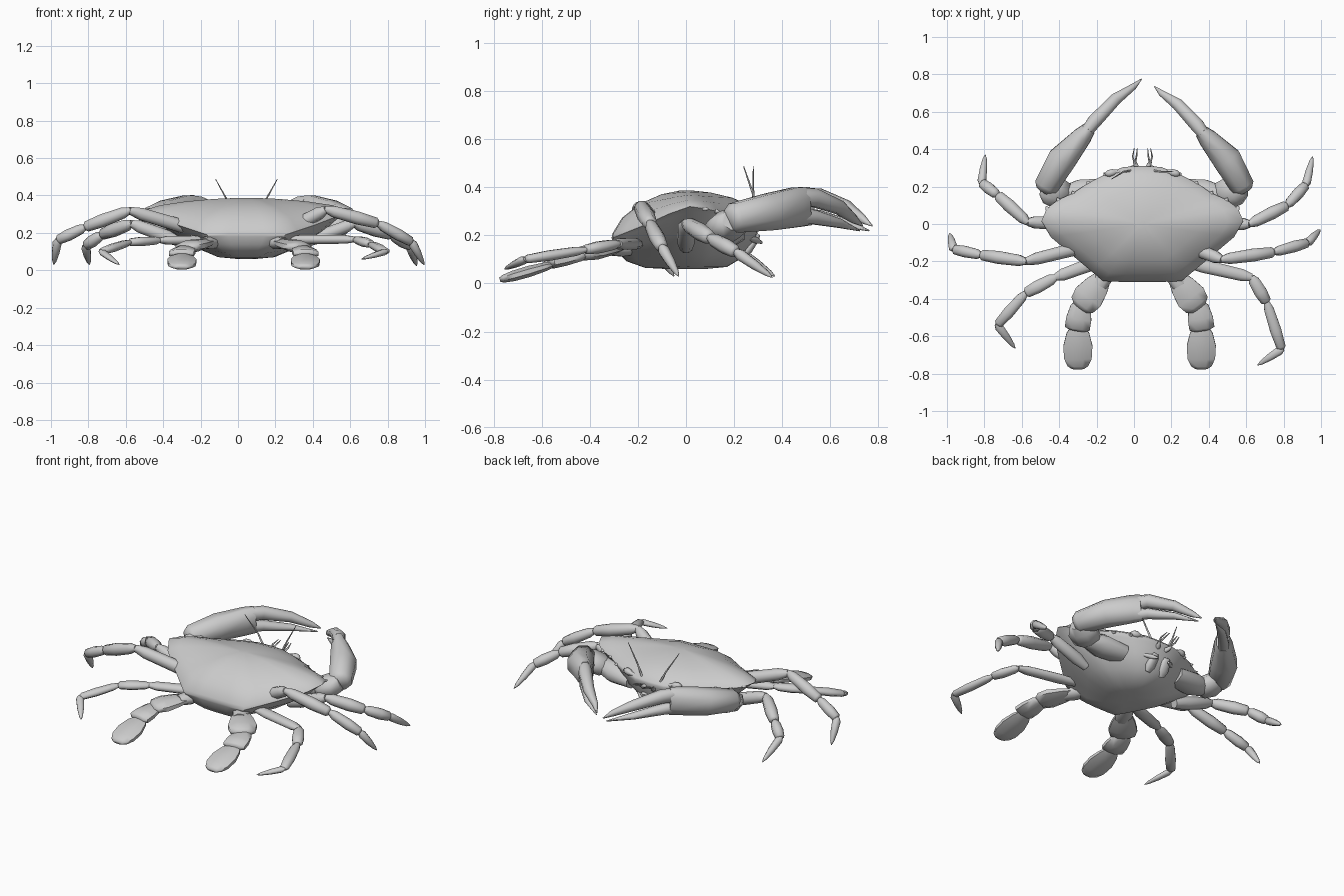
import bpy, math
from mathutils import Vector

cube = bpy.data.objects.get("Cube")
if cube:
    bpy.data.objects.remove(cube)

shell = bpy.data.materials.new("shell_grey")
shell.use_nodes = True
grey = (0.6, 0.6, 0.6, 1)
shell.diffuse_color = grey
shell.node_tree.nodes["Principled BSDF"].inputs["Base Color"].default_value = grey


def add_mesh(name, rings, angle=62):
    """Skin closed rings of equal length and cap both ends."""
    n = len(rings[0])
    verts = [p for ring in rings for p in ring]
    faces = [tuple(reversed(range(n))), tuple(range(len(verts) - n, len(verts)))]
    for r in range(len(rings) - 1):
        for i in range(n):
            a, b = r * n + i, r * n + (i + 1) % n
            faces.append((a, b, b + n, a + n))
    mesh = bpy.data.meshes.new(name)
    mesh.from_pydata(verts, [], faces)
    mesh.materials.append(shell)
    mesh.shade_smooth()
    mesh.set_sharp_from_angle(angle=math.radians(angle))
    obj = bpy.data.objects.new(name, mesh)
    bpy.context.collection.objects.link(obj)


def loft(name, stations, sides=8):
    """Elliptical tube through stations of (point, half width, half height)."""
    pts = [Vector(s[0]) for s in stations]
    rings = []
    for i, (_, w, h) in enumerate(stations):
        t = (pts[min(i + 1, len(pts) - 1)] - pts[max(i - 1, 0)]).normalized()
        side = t.cross(Vector((0, 0, 1))).normalized()
        up = side.cross(t)
        ring = []
        for k in range(sides):
            a = math.tau * (k + 0.5) / sides
            ring.append(pts[i] + side * w * math.cos(a) - up * h * math.sin(a))
        rings.append(ring[::-1])
    add_mesh(name, rings)


def segment(name, a, b, r, shape, flat=1.0):
    """Limb segment; shape lists (fraction along, radius factor)."""
    a, b = Vector(a), Vector(b)
    loft(name, [(a.lerp(b, f), r * k, r * k * flat) for f, k in shape])


THIGH = [(0, .8), (.3, 1.1), (.85, 1), (1, .6)]
SHIN = [(-.03, .5), (.15, .95), (.6, 1.1), (.95, .9), (1, .5)]
CLAW_TIP = [(-.05, .5), (.1, .95), (.5, .8), (.85, .45), (1, .08)]


def leg(name, flat, *joints):
    for i, part in enumerate(("thigh", "shin", "foot", "toe")):
        shape = (THIGH, SHIN, SHIN, CLAW_TIP)[i]
        segment(f"{name}_{part}", joints[i], joints[i + 1], (.035, .034, .03, .026)[i], shape, flat)


# Body: half outline of the shell rim, mirrored, then scaled into rings
CX = .045
half = [(0, .31, .28), (.1, .305, .28), (.2, .265, .285), (.29, .22, .29), (.37, .165, .295),
        (.45, .13, .3), (.51, .085, .31), (.54, .015, .32), (.49, -.07, .29), (.36, -.18, .24),
        (.27, -.255, .21), (.21, -.305, .19), (.1, -.31, .19), (0, -.31, .19)]
outline = half + [(-x, y, z) for x, y, z in half[-2:0:-1]]
outline.reverse()


def body_ring(sx, sy, target, f):
    return [(CX + x * sx, y * sy, z + (target - z) * f) for x, y, z in outline]


LOW, HIGH = .06, .387
add_mesh("body_shell", [
    body_ring(.08, .25, LOW, 1), body_ring(.28, .55, LOW, .96), body_ring(.52, .8, LOW, .75),
    body_ring(.78, .95, LOW, .4), body_ring(.95, .99, LOW, .08), body_ring(1, 1, HIGH, 0),
    body_ring(.985, .985, HIGH, .1), body_ring(.85, .86, HIGH, .42), body_ring(.6, .62, HIGH, .72),
    body_ring(.32, .33, HIGH, .92), body_ring(.08, .08, HIGH, 1)], 50)

# Small teeth along the front rim
for side in (-1, 1):
    for i in range(2, 7):
        x, y, z = half[i]
        p = Vector((CX + side * x, y, z))
        out = Vector((side * .5, .85, 0)) * .012
        loft("rim_tooth", [(p - out, .016, .009), (p + out * .1, .012, .008), (p + out, .002, .002)], 6)

# Walking legs
leg("left_front_leg", 1, (.36, .0, .15), (.62, .0, .25), (.82, .1, .19), (.92, .21, .13), (.955, .36, .025))
leg("left_middle_leg", 1, (.24, -.1, .2), (.47, -.19, .325), (.75, -.15, .25), (.93, -.1, .15), (.995, -.03, .03))
leg("left_rear_leg", .7, (.26, -.2, .165), (.63, -.285, .165), (.71, -.42, .14), (.79, -.67, .1), (.66, -.755, .06))
leg("right_front_leg", 1, (-.3, .0, .15), (-.57, .01, .25), (-.73, .155, .19), (-.815, .22, .13), (-.795, .37, .03))
leg("right_middle_leg", 1, (-.18, -.1, .2), (-.58, -.2, .32), (-.82, -.165, .23), (-.965, -.135, .16), (-.985, -.05, .03))
leg("right_rear_leg", .7, (-.16, -.19, .16), (-.42, -.285, .16), (-.58, -.37, .15), (-.73, -.54, .1), (-.635, -.665, .03))

# Swimming paddles
for side, name in ((1, "left"), (-1, "right")):
    def at(x, y, z):
        return Vector((.03 + side * x, y, z))
    segment(f"{name}_paddle_hip", at(.15, -.21, .15), at(.215, -.33, .145), .06,
            [(0, .7), (.5, .9), (1, .7)], .7)
    segment(f"{name}_paddle_thigh", at(.19, -.28, .15), at(.32, -.45, .12), .085,
            [(0, .55), (.3, .85), (.65, 1.05), (.9, .9), (1, .5)], .38)
    segment(f"{name}_paddle_shin", at(.31, -.41, .12), at(.335, -.57, .085), .073,
            [(0, .4), (.2, .8), (.6, 1), (.92, 1), (1, .6)], .38)
    segment(f"{name}_paddle_blade", at(.33, -.55, .08), at(.33, -.775, .015), .084,
            [(0, .5), (.15, .78), (.45, 1), (.75, .95), (.93, .7), (1, .4)], .3)


# Claws
def claw(name, side, shoulder, wrist, elbow, mid, knuckle, tip):
    def at(p, z):
        return Vector((p[0], p[1], z))
    s, w, e, m, k, t = (at(p, 0) for p in (shoulder, wrist, elbow, mid, knuckle, tip))
    loft(f"{name}_claw_arm", [(at(s, .2), .08, .05), (at(s.lerp(w, .6), .21), .085, .065),
                              (at(w, .22), .055, .05)])
    loft(f"{name}_claw_wrist", [(at(w - (e - w) * .2, .21), .05, .04), (at(w, .22), .085, .06),
                                (at(w.lerp(e, .6), .245), .09, .065), (at(e, .265), .06, .05)])
    loft(f"{name}_claw_palm", [(at(e - (m - e) * .15, .265), .045, .045), (at(e, .272), .07, .066),
                               (at(m, .297), .083, .082), (at(k.lerp(m, .25), .318), .056, .088),
                               (at(k, .322), .04, .086)])
    bow = Vector((side, 1, 0)) * .012
    q = k.lerp(t, .55) + bow
    near = k.lerp(t, .12) + bow * .5
    loft(f"{name}_upper_finger", [(at(k.lerp(m, .1), .357), .034, .044), (at(near, .358), .041, .041),
                                  (at(q, .316), .034, .031), (at(k.lerp(t, .85), .268), .018, .019),
                                  (at(t, .24), .003, .003)])
    loft(f"{name}_lower_finger", [(at(k.lerp(m, .1), .28), .033, .036), (at(near, .276), .034, .032),
                                  (at(q, .25), .026, .02), (at(k.lerp(t, .95), .22), .003, .003)])


claw("left", 1, (.24, .17), (.475, .15), (.58, .2), (.497, .345), (.36, .495), (.11, .735))
claw("right", -1, (-.15, .17), (-.385, .15), (-.47, .2), (-.385, .345), (-.24, .51), (.04, .775))

# Eyes, feelers and mouthparts
for side, name, lean in ((1, "left", .28), (-1, "right", .24)):
    def at(x, y, z):
        return Vector((CX + side * x, y, z))
    segment(f"{name}_eye_stalk", at(.08, .275, .285), at(.15, .28, .295), .014,
            [(0, 1), (.6, .8), (1, .9)])
    segment(f"{name}_eye", at(.14, .28, .295), at(.2, .265, .3), .02,
            [(0, .5), (.3, 1), (.7, 1), (1, .4)])
    loft(f"{name}_long_feeler", [(at(.06, .285, .29), .007, .007), (at(.1, .28, .37), .005, .005),
                                 (at(.165, lean, .487), .002, .002)], 6)
    loft(f"{name}_feeler_base", [(at(.02, .27, .25), .018, .018), (at(.035, .315, .255), .014, .014),
                                 (at(.045, .335, .27), .007, .007)], 6)
    for bend in (-1, 1):
        loft(f"{name}_short_feeler", [(at(.04, .32, .265), .006, .006),
                                      (at(.042 + bend * .01, .36, .285), .005, .005),
                                      (at(.036 + bend * .008, .405, .3), .002, .002)], 6)
    segment(f"{name}_mouth_plate", at(.05, .235, .11), at(.04, .3, .205), .034,
            [(0, .5), (.3, 1), (.8, .9), (1, .5)], .6)
    segment(f"{name}_mouth_palp", at(.1, .265, .19), at(.04, .315, .17), .014,
            [(0, .8), (.5, 1), (1, .4)])
